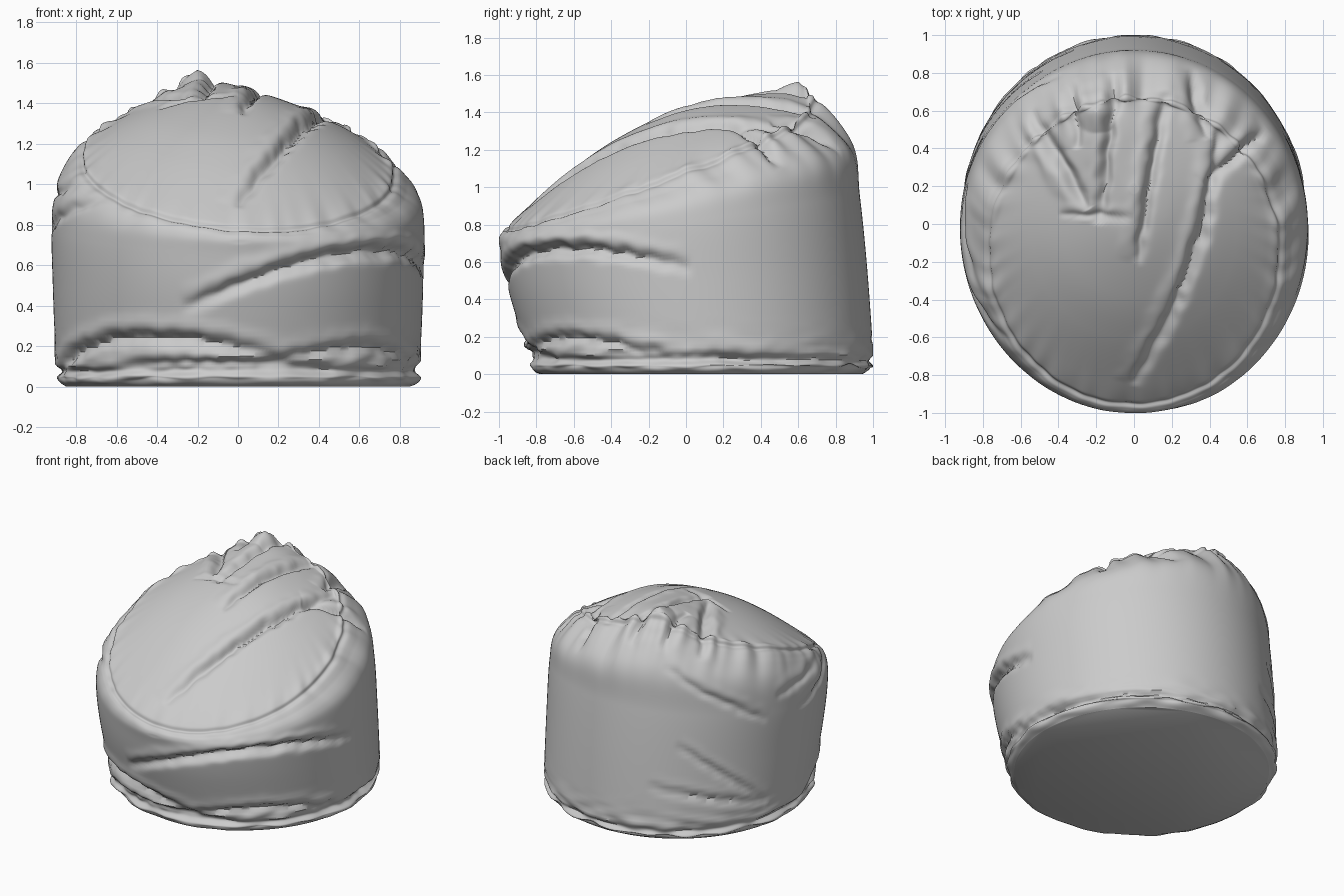
import bpy, bmesh, math
from mathutils import Vector, noise

cube = bpy.data.objects.get("Cube")
if cube:
    bpy.data.objects.remove(cube, do_unlink=True)

SIDES, STEPS = 320, 16

# Wall rings: half width, front y, back y, front z, back z
rings = [
    (.85, -.78, .94, 0, 0),
    (.89, -.83, .985, .035, .035),
    (.9, -.85, 1, .12, .1),
    (.915, -.95, .97, .45, .55),
    (.92, -.99, .93, .65, .95),
    (.89, -1, .89, .73, 1.2),
    (.78, -.96, .69, .78, 1.38),
]
SEAM = len(rings) - 1

# Seat rings shrink from the seam towards the crown
CROWN_Y, CROWN_Z = .2, 1.46
half, front, back, low, high = rings[SEAM]
for size in (.9, .7, .5, .25, .03):
    drop = size ** 1.7
    rings.append((half * size,
                  CROWN_Y + (front - CROWN_Y) * size,
                  CROWN_Y + (back - CROWN_Y) * size,
                  CROWN_Z + (low - CROWN_Z) * drop,
                  CROWN_Z + (high - CROWN_Z) * drop))

# Folds around the wall: start arc and height, end arc and height, bow, depth
wall_folds = [
    (-.3, .38, 1.6, .57, .18, .055),
    (-1.5, .07, .3, .13, .14, .045),
    (.1, .1, 1.5, .08, .1, .035),
    (1, .1, 2.5, .09, 0, .025),
    (-.8, .1, .6, .08, .02, .03),
    (-2.6, .7, -1.9, .2, 0, .02),
    (-2.7, 1.2, -1.9, .8, 0, .02),
    (-2.8, .4, -1.9, .2, 0, .02),
    (-1.6, .78, -.7, .9, 0, .02),
    (-1.8, .92, -1.1, .95, 0, .02),
]

# Folds across the seat: start x and y, end x and y, bow, depth
seat_folds = [
    (0, -.85, .46, .5, -.09, .05),
    (.02, -.2, .17, .7, 0, .045),
    (-.24, .08, -.55, .6, 0, .05),
    (-.18, 0, -.1, .8, 0, .045),
    (.38, .2, .7, .5, 0, .04),
    (-.4, .05, 0, .03, 0, .015),
    (-.3, .4, -.33, .75, 0, .03),
    (.38, .45, .3, .83, 0, .04),
]


def spline(a, b, c, d, t):
    """Smooth curve from b to c, led by a and d."""
    slope_b, slope_c = (c - a) / 2, (d - b) / 2
    ease = t * t * (3 - 2 * t)
    return b + (c - b) * ease + slope_b * t * (1 - t) ** 2 - slope_c * t * t * (1 - t)


def bell(value, width):
    return math.exp(-(value / width) ** 2)


def ramp(value, start, end):
    return max(0, min(1, (value - start) / (end - start)))


def fold_offset(spot, fold, wobble):
    """Groove with a puffed lip on its upper side, fading out at the ends."""
    *ends, bow, depth = fold
    start, end = Vector(ends[:2]), Vector(ends[2:])
    along = end - start
    t = (spot - start).dot(along) / along.length_squared
    if not 0 < t < 1:
        return 0
    arch = math.sin(math.pi * t)
    gap = along.normalized().cross(spot - start) - bow * arch + wobble
    width = .02 + depth / 3
    return math.sqrt(arch) * depth * (.25 * bell(gap - 2 * width, width) - bell(gap, width * .8))


# Loft the bag from the base to the crown
bm = bmesh.new()
loops, levels = [], []
last = len(rings) - 1
for k in range(last):
    near = [rings[max(0, min(last, k + step))] for step in (-1, 0, 1, 2)]
    for s in range(STEPS + (k == last - 1)):
        half, front, back, low, high = [spline(*vals, s / STEPS) for vals in zip(*near)]
        loop = []
        for i in range(SIDES):
            angle = math.tau * i / SIDES
            mix = (1 + math.sin(angle)) / 2
            loop.append(bm.verts.new((half * math.cos(angle),
                                      front + (back - front) * mix,
                                      low + (high - low) * mix)))
        loops.append(loop)
        levels.append(k + s / STEPS)
for lower, upper in zip(loops, loops[1:]):
    for i in range(SIDES):
        j = (i + 1) % SIDES
        bm.faces.new((lower[i], lower[j], upper[j], upper[i]))
bm.faces.new(loops[0][::-1])
bm.faces.new(loops[-1])
bm.normal_update()

# Press in the folds and seam, crumple the base and pull up the tuft
moves = []
for loop, level in zip(loops, levels):
    on_seat = ramp(level, SEAM - 1.2, SEAM - .5)
    on_wall = 1 - ramp(level, SEAM - 1, SEAM)
    for i, vert in enumerate(loop):
        co = vert.co
        wobble = .015 * noise.noise(co * 12)
        arc_spot = Vector((math.atan2(co.x, -co.y), co.z))
        push = 0
        if on_wall:
            push += on_wall * sum(fold_offset(arc_spot, f, wobble) for f in wall_folds)
        if on_seat:
            push += on_seat * sum(fold_offset(co.xy, f, wobble) for f in seat_folds)

        # Stitched seam with gathers, stronger at the back
        angle = math.tau * i / SIDES
        gather = noise.noise(Vector((math.cos(angle), math.sin(angle), level / 30)) * 9)
        push += .014 * (1.6 + math.sin(angle)) * gather * bell(level - SEAM, .9)
        push -= .015 * bell(level - SEAM, .13)

        # Crumpled roll above the floor
        crumple = noise.noise(Vector((co.x, co.y, co.z * 4)) * 6)
        push += ramp(co.z, 0, .04) * bell(co.z, .15) * .03 * crumple
        push -= .02 * bell(co.z - .075, .02)

        # Tuft at the top of the backrest, with the seat leaning to one side
        reach = math.hypot(co.x + .2, co.y - .6)
        tuft = .1 * bell(reach, .3) + .06 * max(0, 1 - reach / .12) - .06 * co.x
        lift = tuft * ramp(level, SEAM - 2, SEAM - .5)
        moves.append((vert, vert.normal * push + Vector((0, 0, lift))))
for vert, move in moves:
    vert.co += move
    vert.co.z = max(0, vert.co.z)
    vert.co.y = max(-1, min(1, vert.co.y))

mesh = bpy.data.meshes.new("bean_bag")
bm.to_mesh(mesh)
bm.free()
bag = bpy.data.objects.new("bean_bag", mesh)
bpy.context.collection.objects.link(bag)

# Plain grey fabric
fabric = bpy.data.materials.new("grey_fabric")
fabric.use_nodes = True
grey = (.6, .6, .6, 1)
fabric.diffuse_color = grey
fabric.node_tree.nodes["Principled BSDF"].inputs["Base Color"].default_value = grey
mesh.materials.append(fabric)

bpy.ops.object.select_all(action='DESELECT')
bag.select_set(True)
bpy.context.view_layer.objects.active = bag
bpy.ops.object.shade_smooth_by_angle(angle=math.radians(50))
